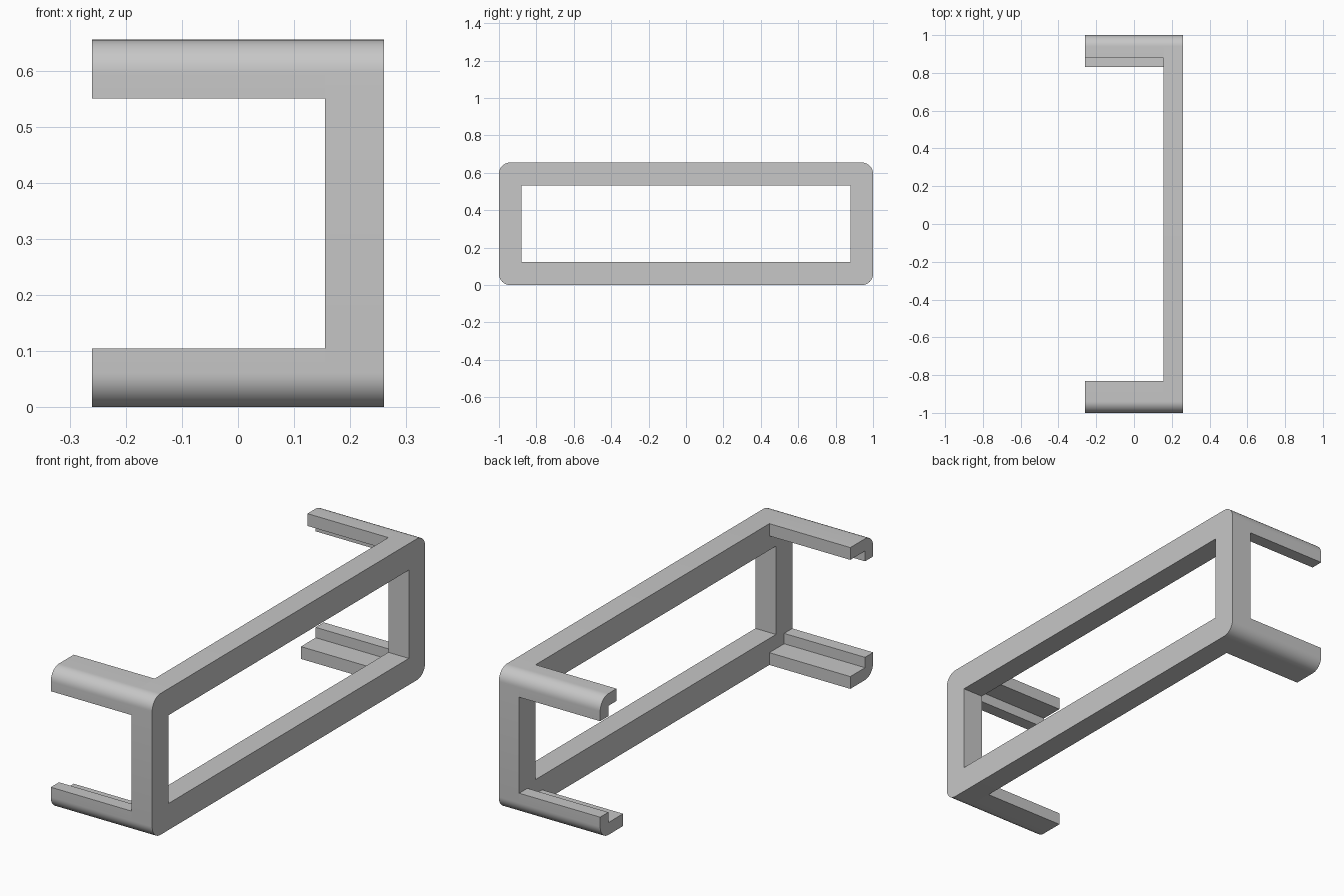
import bpy, bmesh, math

if "Cube" in bpy.data.objects:
    bpy.data.objects.remove(bpy.data.objects["Cube"], do_unlink=True)

WIDTH, DEPTH, HEIGHT = 0.52, 2.0, 0.655
BAR, RADIUS = 0.105, 0.06
LEFT, RIGHT = -WIDTH / 2, WIDTH / 2
STEPS = 12

grey = bpy.data.materials.new("plain grey")
grey.use_nodes = True
colour = (0.57, 0.57, 0.57, 1)
grey.diffuse_color = colour
grey.node_tree.nodes["Principled BSDF"].inputs["Base Color"].default_value = colour


def rounded_corner(sy, sz):
    """Arc at one outer corner, from the end face to the flat top or bottom."""
    cy = sy * (DEPTH / 2 - RADIUS)
    cz = HEIGHT / 2 + sz * (HEIGHT / 2 - RADIUS)
    angles = [i / STEPS * math.pi / 2 for i in range(STEPS + 1)]
    return [(cy + sy * RADIUS * math.cos(a), cz + sz * RADIUS * math.sin(a)) for a in angles]


def prism(name, loops, x0, x1):
    """Fill a y-z outline (with holes) and extrude it along x."""
    bm = bmesh.new()
    edges = []
    for loop in loops:
        verts = [bm.verts.new((x0, y, z)) for y, z in loop]
        edges += [bm.edges.new((v, verts[i - 1])) for i, v in enumerate(verts)]
    bmesh.ops.triangle_fill(bm, use_beauty=True, use_dissolve=False, edges=edges)
    made = bmesh.ops.extrude_face_region(bm, geom=bm.faces[:], use_keep_orig=True)["geom"]
    moved = [g for g in made if isinstance(g, bmesh.types.BMVert)]
    bmesh.ops.translate(bm, vec=(x1 - x0, 0, 0), verts=moved)
    bmesh.ops.recalc_face_normals(bm, faces=bm.faces[:])
    mesh = bpy.data.meshes.new(name)
    bm.to_mesh(mesh)
    bm.free()
    mesh.materials.append(grey)
    obj = bpy.data.objects.new(name, mesh)
    bpy.context.collection.objects.link(obj)
    bpy.ops.object.select_all(action="DESELECT")
    obj.select_set(True)
    bpy.context.view_layer.objects.active = obj
    bpy.ops.object.shade_smooth_by_angle(angle=math.radians(30))


# Upright rectangular frame with rounded outer corners and a square-cut opening
outline = (rounded_corner(1, 1) + rounded_corner(-1, 1)[::-1]
           + rounded_corner(-1, -1) + rounded_corner(1, -1)[::-1])
oy, oz = 0.88, 0.123
opening = [(oy, oz), (oy, HEIGHT - oz), (-oy, HEIGHT - oz), (-oy, oz)]
prism("frame", [outline, opening], RIGHT - BAR, RIGHT)


# Four L-section corner arms: a flat flange plus an outer lip
def arm(name, sy, sz, reach):
    def point(inward, depth):
        return (sy * (DEPTH / 2 - inward),
                HEIGHT / 2 + sz * (HEIGHT / 2 - depth))
    lip, flange = 0.06, 0.057
    section = rounded_corner(sy, sz) + [point(reach, 0), point(reach, flange),
                                        point(lip, flange), point(lip, BAR), point(0, BAR)]
    prism(name, [section], LEFT, RIGHT - BAR)


for side, sy in (("front", -1), ("back", 1)):
    for level, sz in (("lower", -1), ("upper", 1)):
        narrow = side == "back" and level == "upper"
        arm(f"{side}_{level}_arm", sy, sz, 0.12 if narrow else 0.168)
